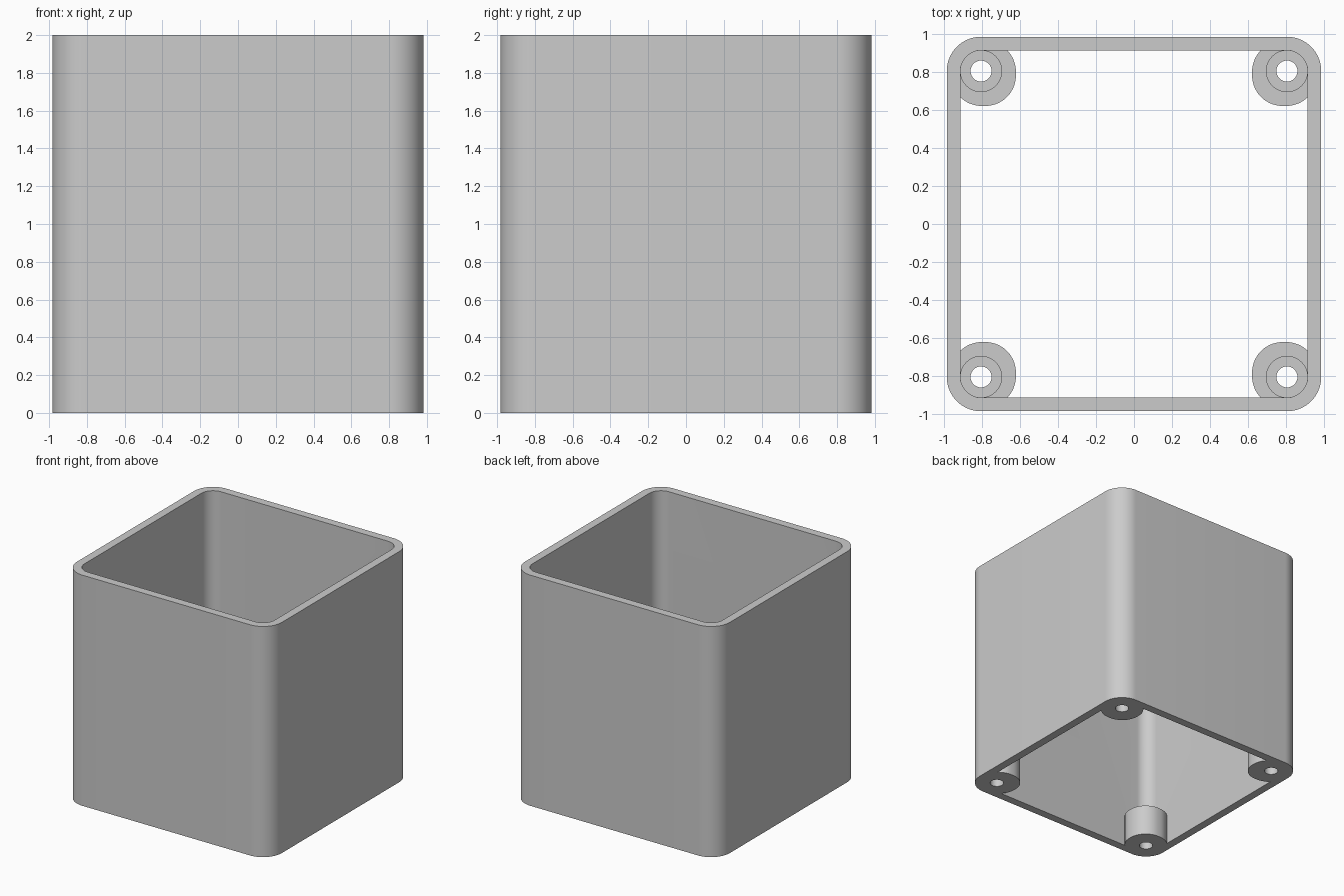
import bpy, bmesh
from math import sin, cos, pi, radians

cube = bpy.data.objects.get("Cube")
if cube:
    bpy.data.objects.remove(cube, do_unlink=True)

grey = bpy.data.materials.new("plain grey")
grey.use_nodes = True
colour = (0.6, 0.6, 0.6, 1)
grey.diffuse_color = colour
grey.node_tree.nodes["Principled BSDF"].inputs["Base Color"].default_value = colour


def rounded_prism(name, x, y, half, radius, z0, z1, steps=16):
    """Upright square prism with rounded corners; half == radius gives a cylinder."""
    bm = bmesh.new()
    ring = []
    flat = half - radius
    for corner, (sx, sy) in enumerate([(1, 1), (-1, 1), (-1, -1), (1, -1)]):
        count = steps if flat < 1e-6 else steps + 1
        for i in range(count):
            a = (corner + i / steps) * pi / 2
            ring.append(bm.verts.new((x + sx * flat + radius * cos(a),
                                      y + sy * flat + radius * sin(a), z0)))
    base = bm.faces.new(ring)
    top = bmesh.ops.extrude_face_region(bm, geom=[base])["geom"]
    bmesh.ops.translate(bm, vec=(0, 0, z1 - z0),
                        verts=[v for v in top if isinstance(v, bmesh.types.BMVert)])
    bmesh.ops.recalc_face_normals(bm, faces=bm.faces)
    mesh = bpy.data.meshes.new(name)
    bm.to_mesh(mesh)
    bm.free()
    mesh.materials.append(grey)
    obj = bpy.data.objects.new(name, mesh)
    bpy.context.collection.objects.link(obj)
    return obj


def combine(target, tool, operation):
    bpy.context.view_layer.objects.active = target
    mod = target.modifiers.new(operation.title(), "BOOLEAN")
    mod.operation, mod.object, mod.solver = operation, tool, "EXACT"
    bpy.ops.object.modifier_apply(modifier=mod.name)
    bpy.data.objects.remove(tool, do_unlink=True)


# Open square tube
body = rounded_prism("housing", 0, 0, 0.983, 0.18, 0, 2)
combine(body, rounded_prism("cavity", 0, 0, 0.912, 0.112, -0.5, 2.5), "DIFFERENCE")

# Corner screw bosses, each with a through hole and a recessed screw seat
post, boss_top, seat = 0.803, 0.27, 0.18
for sx in (-1, 1):
    for sy in (-1, 1):
        x, y = sx * post, sy * post
        combine(body, rounded_prism("boss", sx * 0.79, sy * 0.79, 0.17, 0.16,
                                    0, boss_top), "UNION")
        combine(body, rounded_prism("screw_hole", x, y, 0.055, 0.055, -0.5, 1), "DIFFERENCE")
        combine(body, rounded_prism("screw_seat", x, y, 0.108, 0.108, seat, 1), "DIFFERENCE")

# Smooth rounded corners, crisp edges
bpy.ops.object.select_all(action="DESELECT")
body.select_set(True)
bpy.context.view_layer.objects.active = body
bpy.ops.object.shade_smooth_by_angle(angle=radians(30))
